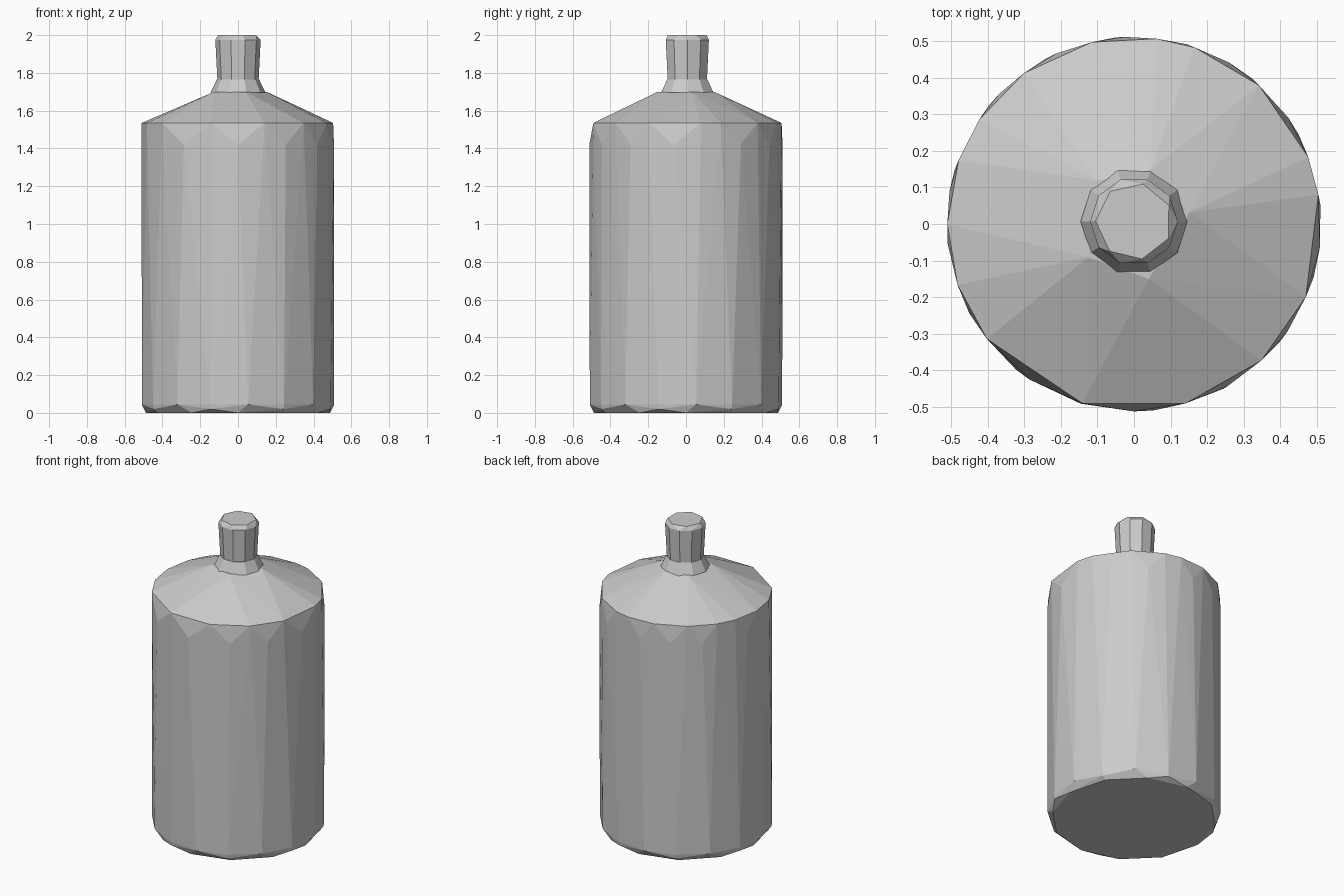
import bpy, bmesh
from math import cos, sin, radians

cube = bpy.data.objects.get("Cube")
if cube:
    bpy.data.objects.remove(cube, do_unlink=True)

grey = bpy.data.materials.new("plain_grey")
grey.use_nodes = True
colour = (0.6, 0.6, 0.6, 1)
grey.diffuse_color = colour
grey.node_tree.nodes["Principled BSDF"].inputs["Base Color"].default_value = colour


def ring(radius, z, angles):
    return [(radius * cos(radians(a)), radius * sin(radians(a)), z) for a in angles]


def even(sides, start=0):
    return [start + 360 * i / sides for i in range(sides)]


def gaps(angles, least):
    """Angles halfway across every gap wider than least."""
    pairs = zip(angles, angles[1:] + [angles[0] + 360])
    return [(a + b) / 2 for a, b in pairs if b - a > least]


def faceted(name, points):
    """Flat shaded convex solid around the given points."""
    bm = bmesh.new()
    for p in points:
        bm.verts.new(p)
    hull = bmesh.ops.convex_hull(bm, input=bm.verts)
    loose = set(hull["geom_interior"]) | set(hull["geom_unused"])
    bmesh.ops.delete(bm, geom=[v for v in loose if isinstance(v, bmesh.types.BMVert)], context="VERTS")
    bmesh.ops.dissolve_limit(bm, angle_limit=radians(0.5), verts=bm.verts, edges=bm.edges)
    bmesh.ops.recalc_face_normals(bm, faces=bm.faces)
    mesh = bpy.data.meshes.new(name)
    bm.to_mesh(mesh)
    bm.free()
    mesh.materials.append(grey)
    obj = bpy.data.objects.new(name, mesh)
    bpy.context.collection.objects.link(obj)
    return obj


# Bottle body with uneven hand-cut facets, chamfered base and sloping shoulder
rim = [9, 21, 48, 71, 83, 103, 126, 146, 160, 180, 199, 218, 254, 286, 313, 337]
base = even(16, 6)
body = ring(0.51, 1.535, rim)
body += ring(0.512, 1.42, gaps(rim, 19))
body += ring(0.512, 0.045, base)
body += ring(0.508, 0.02, gaps(base[::2], 30))
body += ring(0.487, 0, even(12, -90))
body += ring(0.155, 1.70, [12, 73, 130, 216, 285])
faceted("bottle_body", body)

# Flared collar at the foot of the neck
collar = faceted("neck_collar", ring(0.146, 1.695, even(10)) + ring(0.112, 1.765, even(10)))

# Neck widening slightly to a chamfered lip
neck = faceted("bottle_neck", ring(0.108, 1.74, even(10)) + ring(0.12, 1.975, even(10))
               + ring(0.105, 2.0, even(7, 25)))
for part in (collar, neck):
    part.location.y = 0.007
